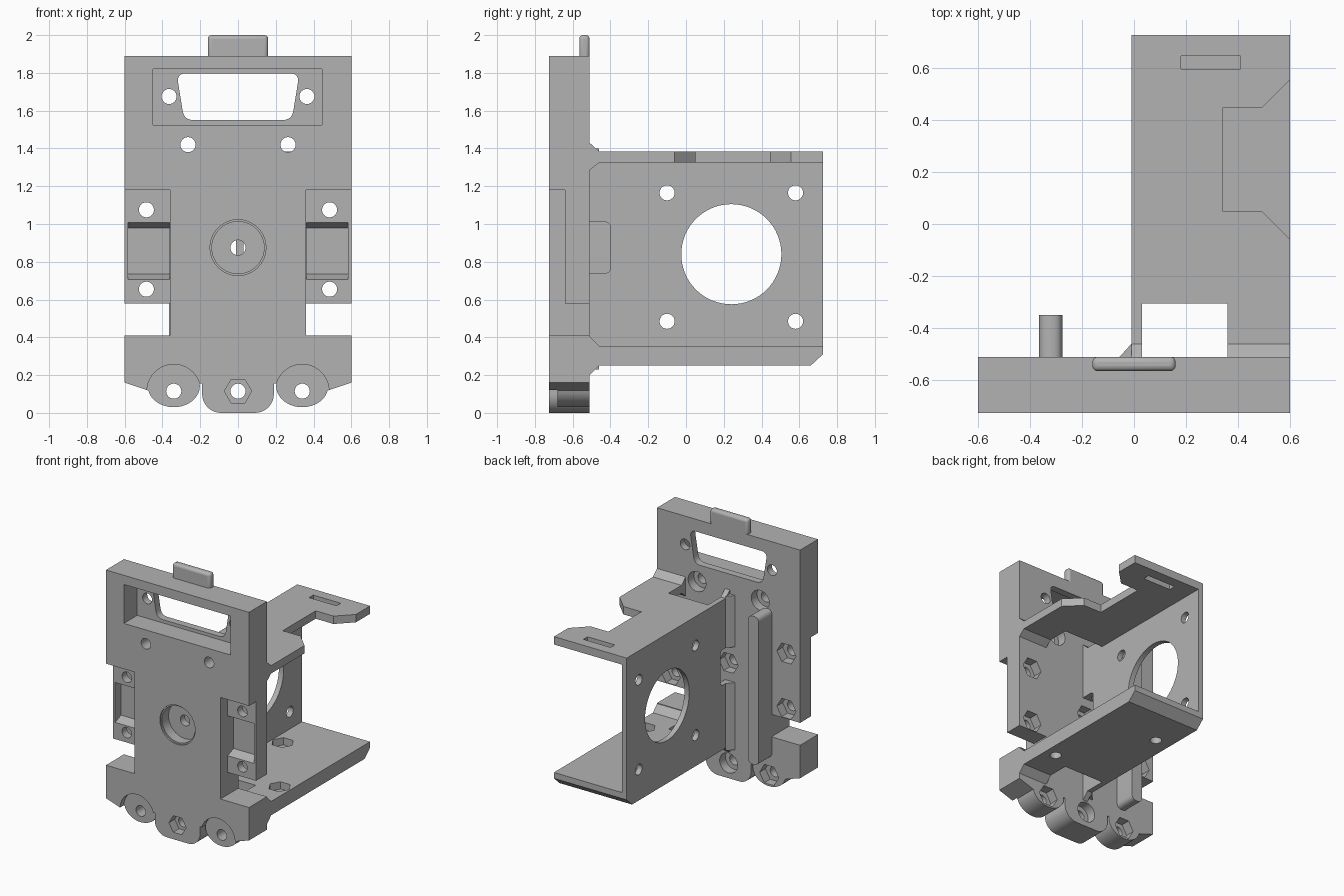
import bpy, bmesh, math
from mathutils import Vector

if "Cube" in bpy.data.objects:
    bpy.data.objects.remove(bpy.data.objects["Cube"], do_unlink=True)

grey = bpy.data.materials.new("plain_grey")
grey.use_nodes = True
COLOUR = (0.45, 0.45, 0.45, 1)
grey.diffuse_color = COLOUR
grey.node_tree.nodes["Principled BSDF"].inputs["Base Color"].default_value = COLOUR

FRONT, BACK = -0.725, -0.51


def prism(name, pts, axis, a, b):
    """Extrude a 2D outline along an axis from a to b."""
    place = {"X": lambda u, v, t: (t, u, v),
             "Y": lambda u, v, t: (u, t, v),
             "Z": lambda u, v, t: (u, v, t)}[axis]
    bm = bmesh.new()
    low = [bm.verts.new(place(u, v, a)) for u, v in pts]
    high = [bm.verts.new(place(u, v, b)) for u, v in pts]
    bm.faces.new(low)
    bm.faces.new(high)
    n = len(pts)
    for i in range(n):
        j = (i + 1) % n
        bm.faces.new((low[i], low[j], high[j], high[i]))
    bmesh.ops.recalc_face_normals(bm, faces=bm.faces)
    mesh = bpy.data.meshes.new(name)
    bm.to_mesh(mesh)
    bm.free()
    mesh.materials.append(grey)
    ob = bpy.data.objects.new(name, mesh)
    bpy.context.collection.objects.link(ob)
    return ob


def arc(cx, cy, rx, ry, start, end, n):
    angles = [math.radians(start + (end - start) * i / n) for i in range(n + 1)]
    return [(cx + rx * math.cos(t), cy + ry * math.sin(t)) for t in angles]


def ring(cx, cy, r, n=40):
    return arc(cx, cy, r, r, 0, 360, n)[:-1]


def rect(u0, u1, v0, v1):
    return [(u0, v0), (u1, v0), (u1, v1), (u0, v1)]


def rounded(pts, r, n=6):
    """Round every corner of an outline."""
    out = []
    for i, p in enumerate(pts):
        p = Vector(p)
        a = p + (Vector(pts[i - 1]) - p).normalized() * r
        b = p + (Vector(pts[(i + 1) % len(pts)]) - p).normalized() * r
        for k in range(n + 1):
            t = k / n
            out.append(tuple(a * (1 - t) ** 2 + p * 2 * t * (1 - t) + b * t * t))
    return out


def cut(target, pts, axis, a, b):
    cutter = prism("cutter", pts, axis, a, b)
    cutter.hide_render = True
    mod = target.modifiers.new("cut", "BOOLEAN")
    mod.operation, mod.solver, mod.object = "DIFFERENCE", "EXACT", cutter
    bpy.context.view_layer.objects.active = target
    bpy.ops.object.modifier_apply(modifier=mod.name)
    bpy.data.objects.remove(cutter, do_unlink=True)


def smooth(ob):
    bpy.ops.object.select_all(action="DESELECT")
    ob.select_set(True)
    bpy.context.view_layer.objects.active = ob
    bpy.ops.object.shade_smooth_by_angle(angle=math.radians(25))


# Main plate, with lobed lower edge and side notches
half = [(0.09, 0)] + arc(0.09, 0.1, 0.1, 0.1, -80, 0, 8) + [(0.19, 0.155), (0.205, 0.155)]
half += arc(0.34, 0.142, 0.138, 0.112, 180, 348, 18)
half += [(0.6, 0.16), (0.6, 0.41), (0.36, 0.41), (0.36, 0.58), (0.6, 0.58), (0.6, 1.89)]
plate = prism("main_plate", half + [(-x, z) for x, z in reversed(half)], "Y", FRONT, BACK)

# Connector window
cut(plate, rect(-0.45, 0.445, 1.525, 1.82), "Y", -1, -0.565)
window = [(-0.285, 1.55), (0.285, 1.55), (0.325, 1.797), (-0.325, 1.797)]
cut(plate, rounded(window, 0.05), "Y", -1, 0)


def bolt(x, z, back_sides=0, back_r=0.08):
    """Through hole with an optional pocket behind it."""
    cut(plate, ring(x, z, 0.04, 24), "Y", -1, 0)
    if back_sides:
        cut(plate, ring(x, z, back_r, back_sides), "Y", BACK - 0.07, 0)


for s in (-1, 1):
    # Stepped side panels with tapered pockets
    cut(plate, rect(*sorted((s * 0.36, s * 0.7)), 0.5, 1.18), "Y", -1, -0.64)
    pocket = [(-0.65, 1.013), (-0.57, 0.98), (-0.57, 0.735), (-0.65, 0.703)]
    cut(plate, pocket, "X", *sorted((s * 0.362, s * 0.582)))
    # Round relief in front of each lower lobe
    cut(plate, ring(s * 0.34, 0.115, 0.142), "Y", -1, -0.68)
    bolt(s * 0.365, 1.675)
    bolt(s * 0.265, 1.42, 32, 0.075)
    for z in (0.655, 1.075):
        bolt(s * 0.485, z, 6)
    bolt(s * 0.34, 0.115, 6)

# Centre bolts and round front recess
bolt(0, 0.115, 32, 0.075)
cut(plate, ring(0, 0.115, 0.072, 6), "Y", -1, FRONT + 0.07)
bolt(0, 0.875, 6)
cut(plate, ring(0, 0.875, 0.148), "Y", -1, FRONT + 0.012)
cut(plate, ring(0, 0.875, 0.138), "Y", -1, FRONT + 0.09)
smooth(plate)

# Top tab
tab = prism("top_tab", rect(-0.16, 0.16, 1.84, 2.0), "Y", -0.565, BACK)
bevel = tab.modifiers.new("soft_edges", "BEVEL")
bevel.width, bevel.segments = 0.02, 3
smooth(tab)

# Raised guide bar on the back
bar = prism("guide_bar", rounded(rect(-0.365, -0.275, 0.25, 1.375), 0.044), "Y", BACK, -0.35)
smooth(bar)

# Motor bracket: wall with top and bottom shelves
outer = [(BACK, 0.2), (-0.46, 0.25), (0.66, 0.25), (0.725, 0.31),
         (0.725, 1.385), (-0.46, 1.385), (BACK, 1.43)]
bracket = prism("motor_bracket", outer, "X", -0.01, 0.6)
inner = [(-0.52, 0.405), (BACK, 0.405), (-0.46, 0.355), (0.8, 0.355),
         (0.8, 1.325), (-0.46, 1.325), (BACK, 1.285), (-0.52, 1.285)]
cut(bracket, inner, "X", 0.03, 0.7)
cut(bracket, rect(0.03, 0.36, -0.6, -0.305), "Z", 0, 2)

# Motor opening and mounting holes
cut(bracket, ring(0.24, 0.84, 0.265, 64), "X", -0.2, 0.2)
for y in (-0.1, 0.58):
    for z in (0.485, 1.165):
        cut(bracket, ring(y, z, 0.04, 24), "X", -0.2, 0.2)

# Top shelf edge notch and strap slot
edge = [(0.7, 0.655), (0.49, 0.445), (0.34, 0.445), (0.34, 0.05), (0.49, 0.05), (0.7, -0.16)]
cut(bracket, edge, "Z", 1.2, 1.5)
cut(bracket, rect(0.18, 0.41, 0.595, 0.645), "Z", 1.2, 1.5)

# Bottom shelf nut pockets
for x, y in ((0.115, 0.37), (0.51, -0.23)):
    cut(bracket, ring(x, y, 0.04, 24), "Z", 0.1, 0.5)
    cut(bracket, ring(x, y, 0.08, 6), "Z", 0.3, 0.5)

# Corner fillet along the wall, and nut access notch through both
gusset = prism("wall_gusset", [(-0.055, BACK), (-0.01, BACK), (-0.01, -0.46)], "Z", 0.23, 1.4)
access = rounded(rect(-0.7, -0.4, 0.74, 1.01), 0.03)
for ob in (bracket, gusset):
    cut(ob, access, "X", -0.2, 0.2)
smooth(bracket)
